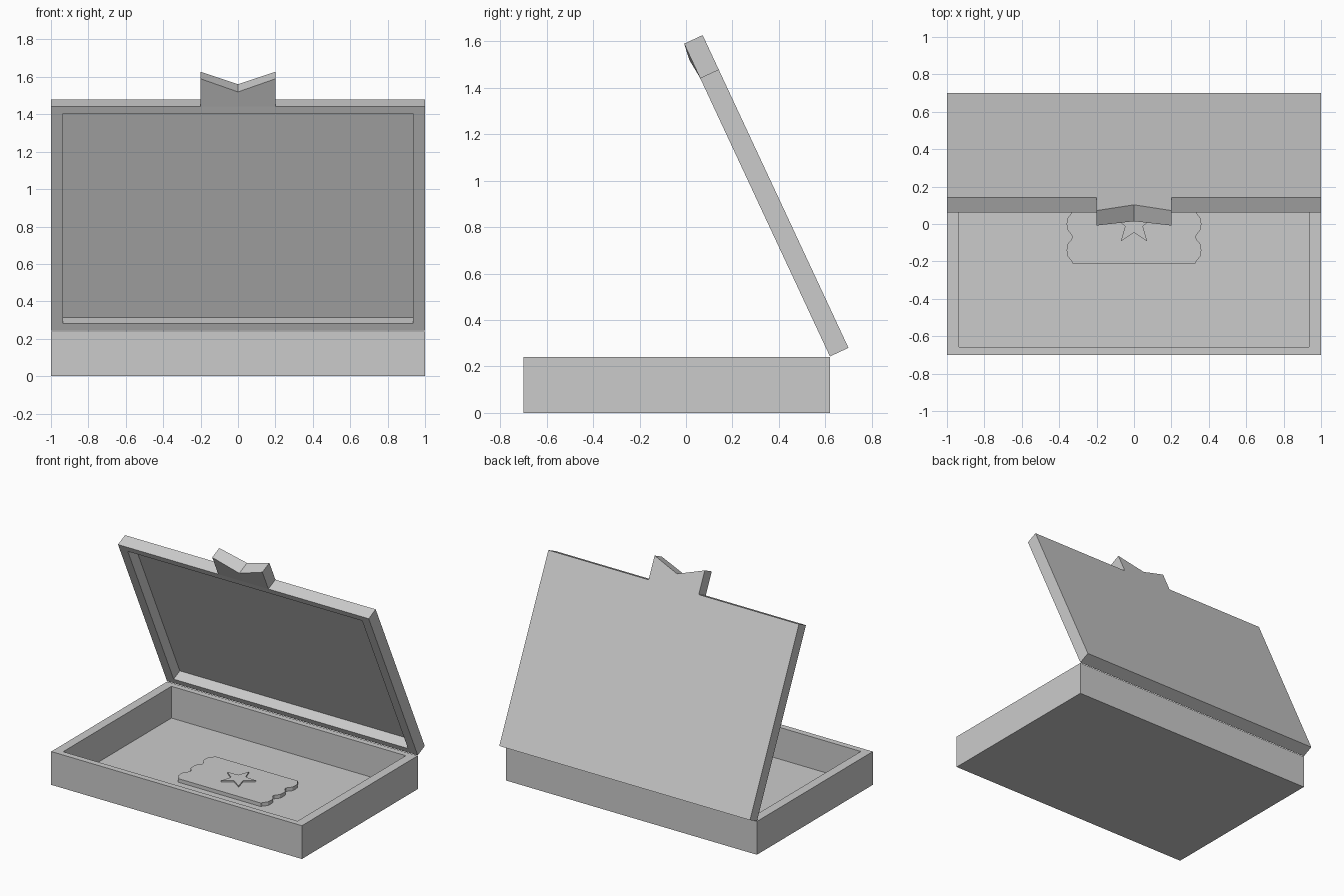
import bpy, bmesh
from math import radians, cos, sin, pi
from mathutils import Matrix

if "Cube" in bpy.data.objects:
    bpy.data.objects.remove(bpy.data.objects["Cube"])

# open lid pose: swing about the hinge edge at the back of the base
LID_POSE = Matrix.Translation((0, 0.62, 0.243)) @ Matrix.Rotation(radians(-65), 4, 'X')


def finish(bm, name, matrix=None):
    bmesh.ops.recalc_face_normals(bm, faces=bm.faces)
    me = bpy.data.meshes.new(name)
    bm.to_mesh(me)
    bm.free()
    ob = bpy.data.objects.new(name, me)
    bpy.context.collection.objects.link(ob)
    if matrix:
        ob.matrix_world = matrix
    return ob


def skin(name, rings, matrix=None):
    """Join closed rings of equal length and cap both ends."""
    bm = bmesh.new()
    loops = [[bm.verts.new(p) for p in ring] for ring in rings]
    n = len(loops[0])
    for a, b in zip(loops, loops[1:]):
        for i in range(n):
            j = (i + 1) % n
            bm.faces.new((a[i], a[j], b[j], b[i]))
    bm.faces.new(loops[0][::-1])
    bm.faces.new(loops[-1])
    return finish(bm, name, matrix)


def rect(hx, y0, y1, z):
    return [(-hx, y0, z), (hx, y0, z), (hx, y1, z), (-hx, y1, z)]


def tray(name, y0, y1, z_closed, z_open, z_floor, matrix=None):
    rim = 0.043
    return skin(name, [rect(1, y0, y1, z_closed), rect(1, y0, y1, z_open),
                       rect(0.935, y0 + rim, y1 - rim, z_open),
                       rect(0.935, y0 + rim, y1 - rim, z_floor)], matrix)


def plate(name, outline, z0, z1):
    return skin(name, [[(x, y, z) for x, y in outline] for z in (z0, z1)])


# case halves
tray("case_base", -0.70, 0.62, 0, 0.24, 0.011)
tray("case_lid", -1.323, 0, 0.088, 0, 0.078, LID_POSE)

# notched clasp on the lid's front edge, with a slightly raised middle
bm = bmesh.new()
cols = []
for x, length, bulge in ((-0.2, 0.163, 0), (0, 0.09, 0.009), (0.2, 0.163, 0)):
    cols.append([bm.verts.new(p) for p in (
        (x, -1.323, 0), (x, -1.323 - length, -bulge),
        (x, -1.323 - length, 0.088), (x, -1.323, 0.088))])
for a, b in zip(cols, cols[1:]):
    for i in range(4):
        j = (i + 1) % 4
        bm.faces.new((a[i], a[j], b[j], b[i]))
bm.faces.new(cols[0])
bm.faces.new(cols[-1])
finish(bm, "lid_clasp", LID_POSE)

# ticket with three scallops on each short end
edge = [(0.33, -0.21)]
for c in (-0.14, 0, 0.14):
    edge += [(0.334, c - 0.058), (0.357, c - 0.03), (0.36, c), (0.357, c + 0.03), (0.334, c + 0.058)]
    edge.append((0.33, c + 0.07))
plate("ticket", edge + [(-x, -y) for x, y in edge], 0.011, 0.037)

# raised star on the ticket
star = []
for i in range(10):
    r = 0.12 if i % 2 == 0 else 0.05
    a = pi / 2 + i * pi / 5
    star.append((r * cos(a), r * sin(a) + 0.004))
plate("ticket_star", star, 0.03, 0.047)
